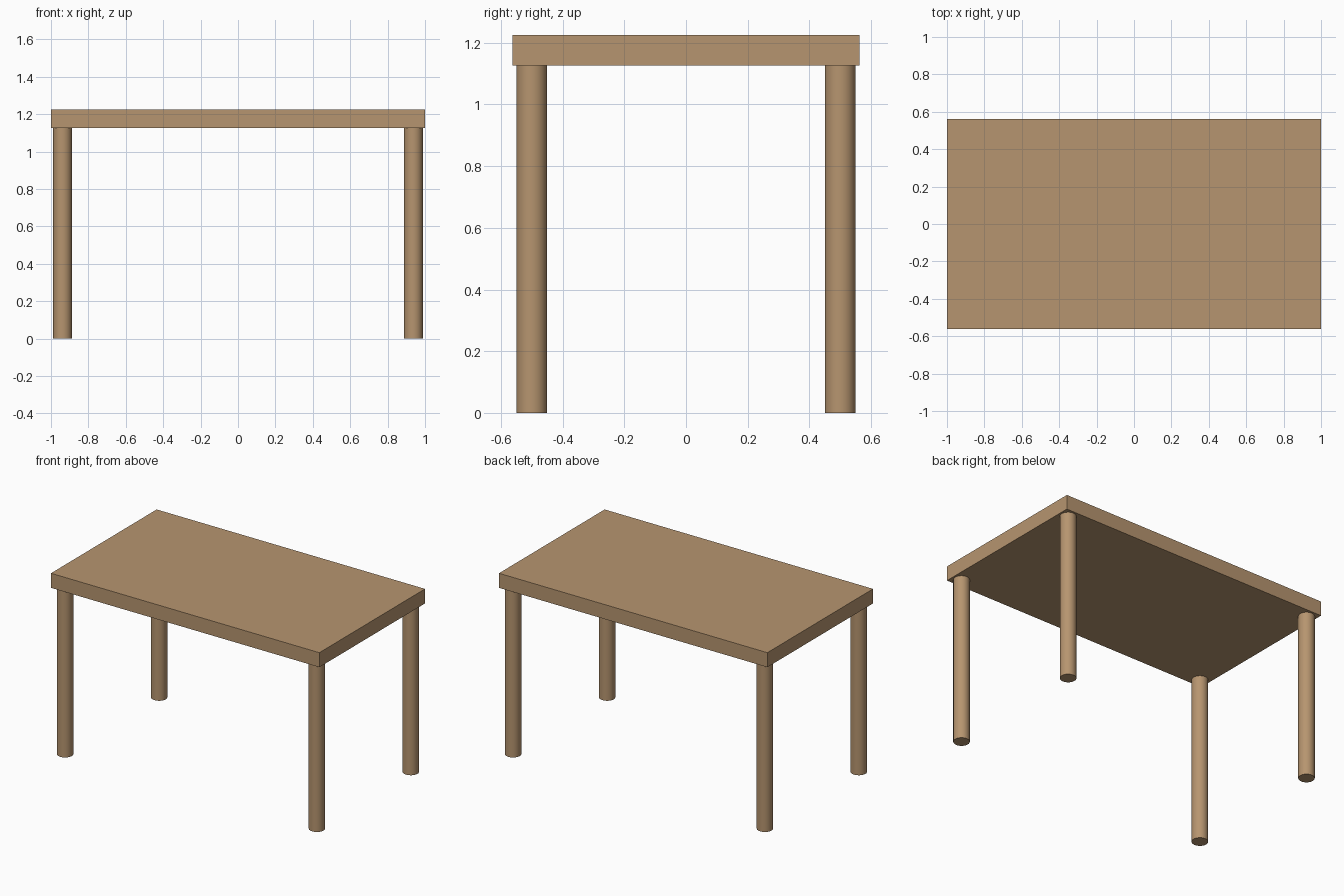
import bpy
import math

if "Cube" in bpy.data.objects:
    bpy.data.objects.remove(bpy.data.objects["Cube"])

LEG_H = 1.127
TOP_Z = 1.225
TOP_SIZE = (2.0, 1.125)
LEG_R = 0.05
LEG_X, LEG_Y = 0.938, 0.5

wood = bpy.data.materials.new("wood")
wood.diffuse_color = (0.47, 0.30, 0.16, 1.0)
wood.use_nodes = True
wood.node_tree.nodes["Principled BSDF"].inputs["Base Color"].default_value = wood.diffuse_color

# Tabletop slab
bpy.ops.mesh.primitive_cube_add(size=1, location=(0, 0, (LEG_H + TOP_Z) / 2))
top = bpy.context.object
top.name = "tabletop"
top.scale = (*TOP_SIZE, TOP_Z - LEG_H)
bpy.ops.object.transform_apply(location=False, rotation=False, scale=True)
top.data.materials.append(wood)

# Four round legs
for sy, depth_name in ((-1, "front"), (1, "back")):
    for sx, side_name in ((-1, "left"), (1, "right")):
        bpy.ops.mesh.primitive_cylinder_add(
            vertices=32, radius=LEG_R, depth=LEG_H,
            location=(sx * LEG_X, sy * LEG_Y, LEG_H / 2))
        leg = bpy.context.object
        leg.name = f"{depth_name}_{side_name}_leg"
        leg.data.materials.append(wood)
        bpy.ops.object.shade_smooth_by_angle(angle=math.radians(30))
